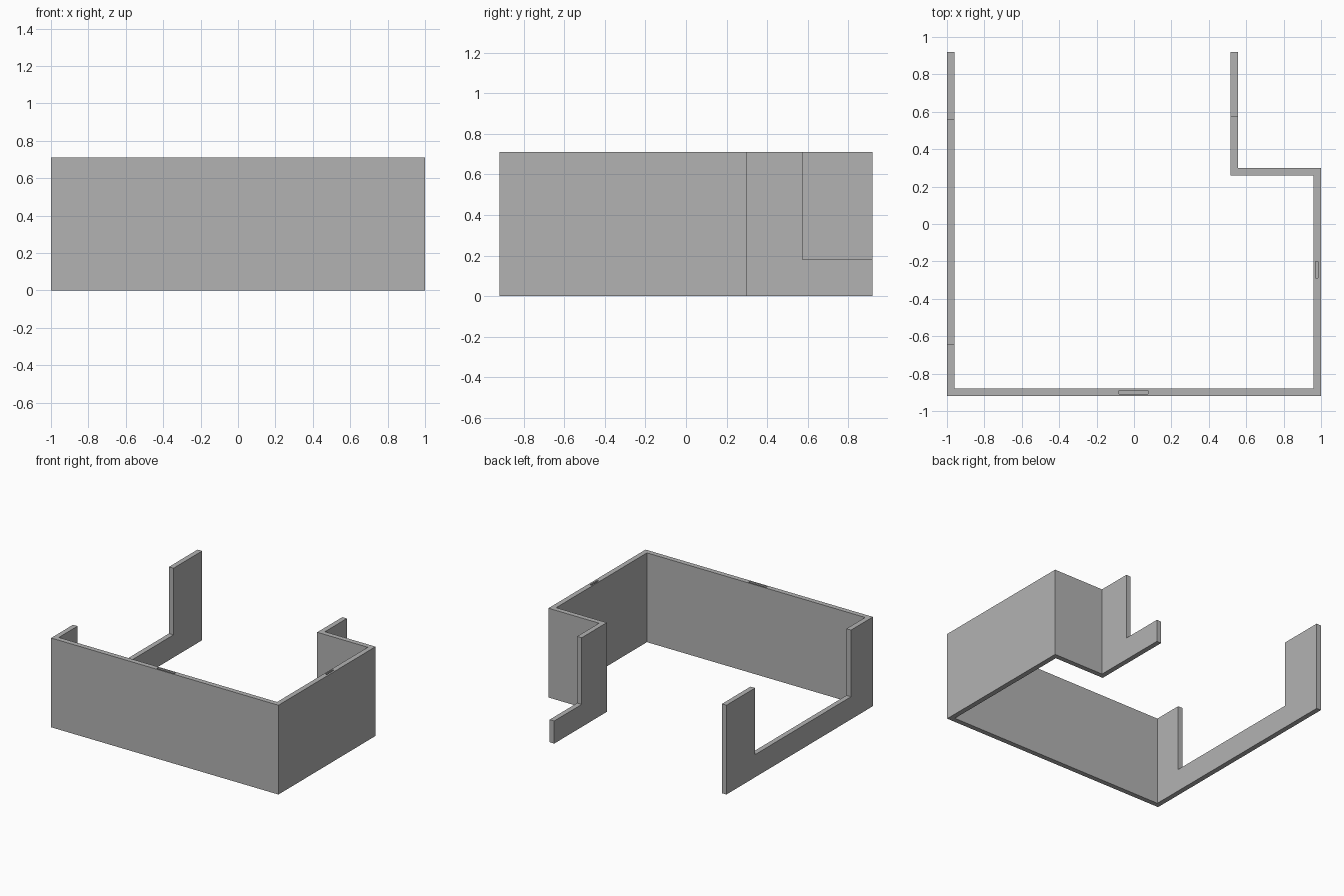
import bpy
import bmesh

cube = bpy.data.objects.get("Cube")
if cube:
    bpy.data.objects.remove(cube, do_unlink=True)

HEIGHT, SILL, T = 0.71, 0.18, 0.04

grey = bpy.data.materials.new("plain grey")
grey.use_nodes = True
colour = (0.45, 0.45, 0.45, 1)
grey.diffuse_color = colour
grey.node_tree.nodes["Principled BSDF"].inputs["Base Color"].default_value = colour


def prism(name, outline, z0, z1):
    """Extrude a plan outline from z0 to z1."""
    bm = bmesh.new()
    face = bm.faces.new([bm.verts.new((x, y, z0)) for x, y in outline])
    top = bmesh.ops.extrude_face_region(bm, geom=[face])["geom"]
    verts = [v for v in top if isinstance(v, bmesh.types.BMVert)]
    bmesh.ops.translate(bm, verts=verts, vec=(0, 0, z1 - z0))
    bmesh.ops.recalc_face_normals(bm, faces=bm.faces)
    mesh = bpy.data.meshes.new(name)
    bm.to_mesh(mesh)
    bm.free()
    mesh.materials.append(grey)
    obj = bpy.data.objects.new(name, mesh)
    bpy.context.collection.objects.link(obj)
    return obj


def cut(wall, name, x0, x1, y0, y1, z0):
    """Remove a box, open at the top, from the wall."""
    box = prism(name, [(x0, y0), (x1, y0), (x1, y1), (x0, y1)], z0, HEIGHT + 0.1)
    box.hide_render = True
    box.hide_viewport = True
    mod = wall.modifiers.new(name, "BOOLEAN")
    mod.operation = "DIFFERENCE"
    mod.solver = "EXACT"
    mod.object = box
    return box


# Continuous wall: outer outline, then back along the inner one
L, R, F, B = -1.0, 1.0, -0.92, 0.92
JOG_X, JOG_Y = 0.515, 0.30
wall = prism("perimeter_wall", [
    (L, B), (L, F), (R, F), (R, JOG_Y), (JOG_X + T, JOG_Y), (JOG_X + T, B),
    (JOG_X, B), (JOG_X, JOG_Y - T), (R - T, JOG_Y - T), (R - T, F + T),
    (L + T, F + T), (L + T, B)], 0, HEIGHT)

# Openings down to the sill, and narrow slots in the top edge
cutters = [
    cut(wall, "side_opening", L - 0.1, L + 0.1, -0.645, 0.56, SILL),
    cut(wall, "rear_opening", JOG_X - 0.1, JOG_X + 0.1, 0.575, B + 0.1, SILL),
    cut(wall, "front_slot", -0.08, 0.075, -0.91, -0.89, HEIGHT - 0.1),
    cut(wall, "left_slot", 0.97, 0.985, -0.29, -0.20, HEIGHT - 0.1),
]

# Bake the cuts into the wall and discard the cutters
bpy.context.view_layer.update()
depsgraph = bpy.context.evaluated_depsgraph_get()
baked = bpy.data.meshes.new_from_object(wall.evaluated_get(depsgraph))
wall.modifiers.clear()
wall.data = baked
for box in cutters:
    bpy.data.objects.remove(box, do_unlink=True)
